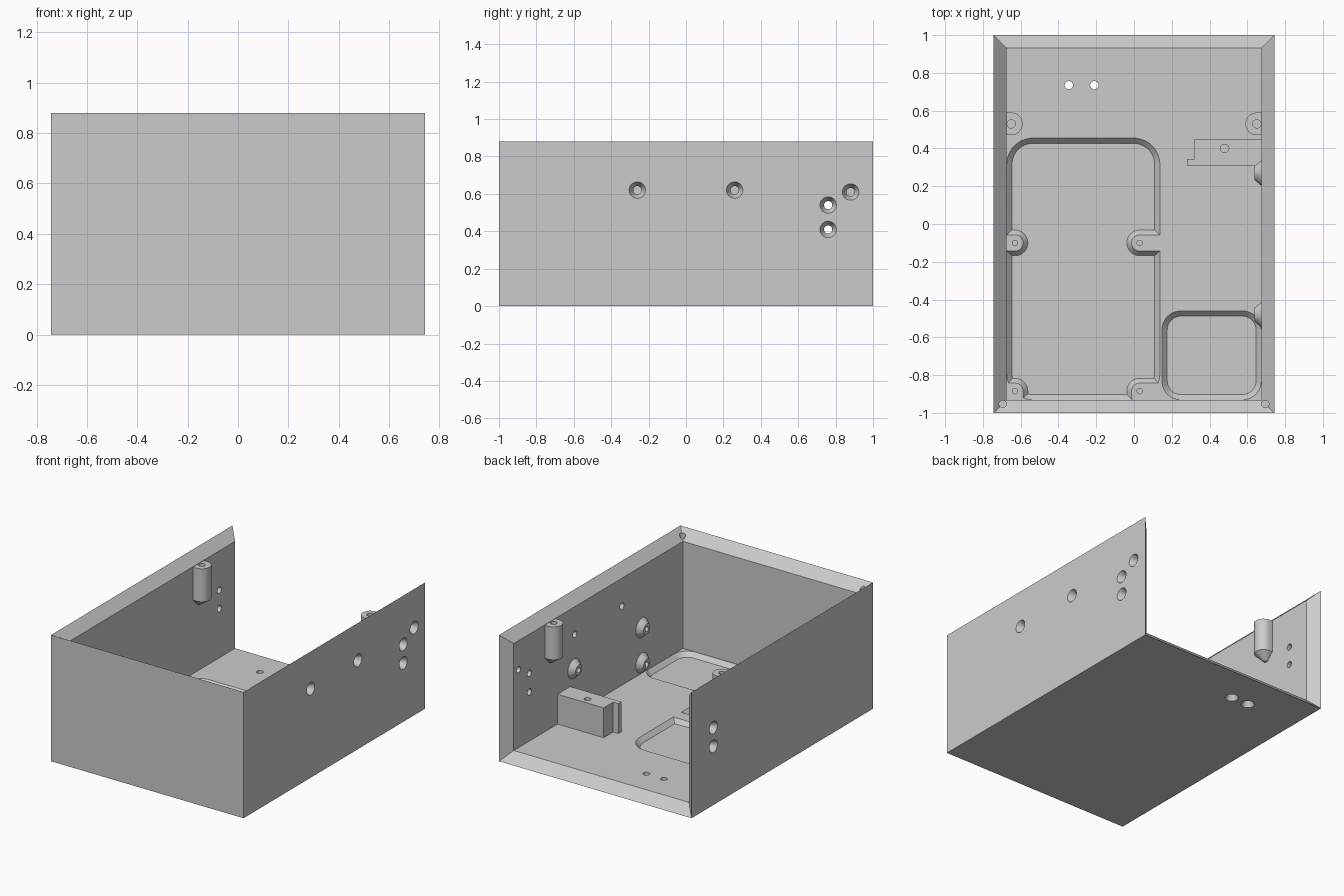
import bpy, bmesh, math
from mathutils import Vector

if "Cube" in bpy.data.objects:
    bpy.data.objects.remove(bpy.data.objects["Cube"], do_unlink=True)

grey = bpy.data.materials.new("plain grey")
grey.use_nodes = True
tone = (0.6, 0.6, 0.6, 1)
grey.diffuse_color = tone
grey.node_tree.nodes["Principled BSDF"].inputs["Base Color"].default_value = tone

W, L, H, T = 0.743, 1.0, 0.88, 0.067    # half width, half length, height, wall
HOLE, SINK = 0.022, 0.045               # drill and countersink radii


def finish(name, bm):
    bmesh.ops.recalc_face_normals(bm, faces=bm.faces)
    mesh = bpy.data.meshes.new(name)
    bm.to_mesh(mesh)
    bm.free()
    mesh.materials.append(grey)
    obj = bpy.data.objects.new(name, mesh)
    bpy.context.collection.objects.link(obj)
    return obj


def hull(name, rings, axis="Z", sides=32):
    """Convex solid wrapped around rings given as (centre, radius)."""
    bm = bmesh.new()
    for centre, r in rings:
        for i in range(sides):
            a = 2 * math.pi * i / sides
            u, v = r * math.cos(a), r * math.sin(a)
            bm.verts.new(Vector(centre) + Vector((u, v, 0) if axis == "Z" else (0, u, v)))
    result = bmesh.ops.convex_hull(bm, input=bm.verts)
    loose = [v for v in bm.verts if not v.link_faces]
    bmesh.ops.delete(bm, geom=loose, context="VERTS")
    bmesh.ops.dissolve_limit(bm, angle_limit=0.01, verts=bm.verts, edges=bm.edges)
    return finish(name, bm)


def block(name, lo, hi):
    bm = bmesh.new()
    bmesh.ops.create_cube(bm, size=1)
    for v in bm.verts:
        v.co = [lo[i] if v.co[i] < 0 else hi[i] for i in range(3)]
    return finish(name, bm)


def boolean(target, tools, operation="DIFFERENCE"):
    """Apply each tool to the target, then discard the tool."""
    bpy.context.view_layer.objects.active = target
    for tool in tools:
        tool.hide_render = True
        mod = target.modifiers.new("cut", "BOOLEAN")
        mod.operation, mod.object, mod.solver = operation, tool, "EXACT"
        bpy.ops.object.modifier_apply(modifier=mod.name)
        bpy.data.objects.remove(tool, do_unlink=True)


def drill(x, y, z, depth, r=HOLE):
    return hull("drill", [((x, y, z + 0.01), r), ((x, y, z - depth), r)])


def pocket(x0, x1, y0, y1, r):
    """Round-cornered recess with sloping sides."""
    rings = []
    for x in (x0 + r, x1 - r):
        for y in (y0 + r, y1 - r):
            rings += [((x, y, T - 0.03), r - 0.028), ((x, y, T), r), ((x, y, T + 0.003), r)]
    return hull("pocket_cutter", rings, sides=48)


# Shell: outer and inner boxes joined by mitred rims, open at top and back
bm = bmesh.new()
outer, inner = [
    {(x, y, z): bm.verts.new((x * (W - d), y * (L - d), H - d if z > 0 else d))
     for x in (-1, 1) for y in (-1, 1) for z in (-1, 1)} for d in (0, T)]
sides = {"left": (0, 1), "right": (0, -1), "front": (1, -1), "base": (2, -1)}
for axis, sign in sides.values():
    a, b = [i for i in range(3) if i != axis]
    loop = []
    for p, q in ((-1, -1), (1, -1), (1, 1), (-1, 1)):
        key = [0, 0, 0]
        key[axis], key[a], key[b] = sign, p, q
        loop.append(tuple(key))
    bm.faces.new([outer[k] for k in loop])
    bm.faces.new([inner[k] for k in loop])
rim = [(-1, -1, 1), (1, -1, 1), (1, 1, 1), (1, 1, -1), (-1, 1, -1), (-1, 1, 1)]
for k, n in zip(rim, rim[1:] + rim[:1]):
    bm.faces.new([outer[k], outer[n], inner[n], inner[k]])
shell = finish("enclosure_shell", bm)

# Large floor recess, leaving four screw pads standing
recess = pocket(-0.674, 0.137, -0.931, 0.455, 0.14)
pads = []
for x, reach_x in ((-0.63, -0.03), (0.03, 0.12)):
    for y, reach_y in ((-0.1, 0), (-0.885, -0.03)):
        rings = []
        for dx in (0, reach_x):
            for dy in (0, reach_y):
                rings += [((x + dx, y + dy, T - 0.036), 0.073),
                          ((x + dx, y + dy, T + 0.006), 0.038)]
        pads.append(hull("pad_form", rings))
boolean(recess, pads)
boolean(shell, [recess, pocket(0.148, 0.674, -0.931, -0.46, 0.1)])
boolean(shell, [drill(x, y, T, 0.04, 0.014) for x in (-0.63, 0.03) for y in (-0.1, -0.885)])

# Countersunk holes through the side walls
right_holes = [(-0.26, 0.62), (0.26, 0.62), (0.88, 0.61), (0.76, 0.54), (0.76, 0.41)]
for s, holes in ((1, right_holes), (-1, right_holes[3:])):
    boolean(shell, [hull("sink", [((s * (W + 0.002), y, z), SINK), ((s * (W - 0.045), y, z), HOLE)], "X")
                    for y, z in holes])
    boolean(shell, [hull("bore", [((s * (W - 0.04), y, z), HOLE), ((s * (W - 0.1), y, z), HOLE)], "X")
                    for y, z in holes])

# Countersunk holes through the floor, and rim corner holes
for x in (-0.345, -0.21):
    boolean(shell, [hull("sink", [((x, 0.735, -0.002), SINK), ((x, 0.735, 0.045), HOLE)]),
                    drill(x, 0.735, T, 0.05)])
boolean(shell, [drill(s * 0.695, -0.953, H, 0.25, 0.019) for s in (-1, 1)])

# Screw posts on both side walls, tapered underneath
for s, side in ((-1, "right"), (1, "left")):
    x, back, y = s * 0.65, s * 0.676, 0.53
    post = hull(side + "_lid_post", [((x, y, 0.81), 0.06), ((back, y, 0.81), 0.06),
                                     ((x, y, 0.58), 0.06), ((back, y, 0.58), 0.06),
                                     ((s * 0.67, y, 0.53), 0.012)])
    boolean(post, [drill(x, y, 0.81, 0.15)])

# Conical mounting bosses inside one wall
for y, row in ((0.27, "back"), (-0.48, "front")):
    for z, level in ((0.385, "upper"), (0.14, "lower")):
        boss = hull(f"{row}_{level}_boss", [((0.69, y, z), 0.068), ((0.675, y, z), 0.068),
                                            ((0.638, y, z), 0.036)], "X")
        boolean(boss, [hull("bore", [((0.62, y, z), 0.018), ((0.68, y, z), 0.018)], "X")])

# Bracket block with its end tab
bracket = block("bracket_block", (0.32, 0.31, T - 0.01), (0.69, 0.45, 0.275))
boolean(bracket, [drill(0.48, 0.4, 0.275, 0.12)])
block("bracket_tab", (0.28, 0.31, T - 0.01), (0.322, 0.345, 0.275))

# Keep flat faces crisp and round faces smooth
for obj in bpy.context.collection.objects:
    if obj.type == "MESH" and obj.data.materials and obj.data.materials[0] == grey:
        bpy.ops.object.select_all(action="DESELECT")
        obj.select_set(True)
        bpy.context.view_layer.objects.active = obj
        bpy.ops.object.shade_smooth_by_angle(angle=math.radians(25))
